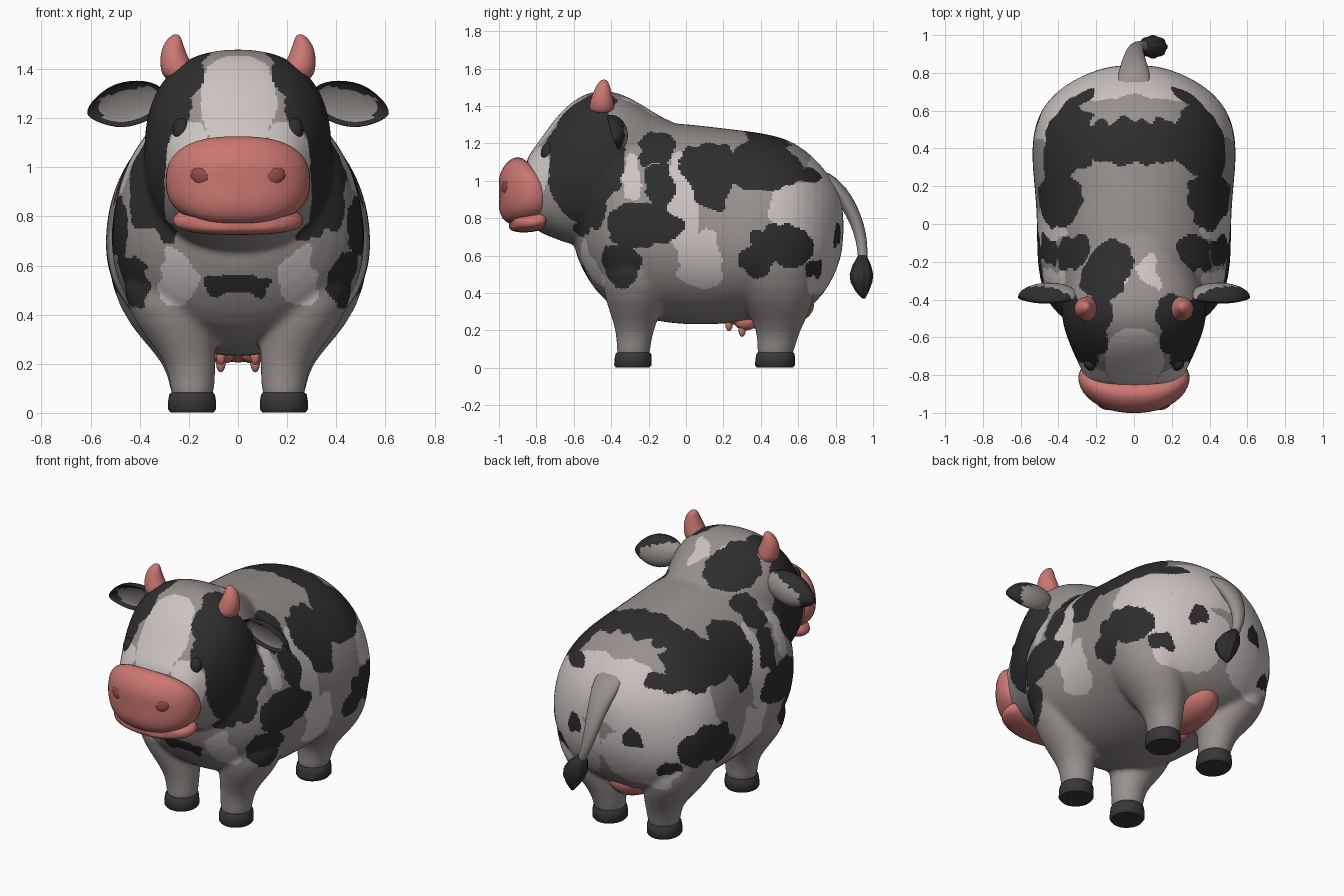
import bpy, bmesh, math
from mathutils import Vector, Matrix, noise

if "Cube" in bpy.data.objects:
    bpy.data.objects.remove(bpy.data.objects["Cube"])


def material(name, rgb):
    m = bpy.data.materials.new(name)
    m.diffuse_color = (*rgb, 1)
    m.use_nodes = True
    m.node_tree.nodes["Principled BSDF"].inputs["Base Color"].default_value = m.diffuse_color
    return m


BLACK = material("black", (0.027, 0.027, 0.027))
LIGHT = material("light hide", (0.60, 0.55, 0.54))
GREY = material("grey hide", (0.31, 0.28, 0.27))
PINK = material("pink", (0.60, 0.185, 0.165))
DARK_PINK = material("dark pink", (0.28, 0.07, 0.065))
HOOF = material("hoof", (0.04, 0.039, 0.039))


def ring_y(y, w, top, bot, e=2.0, mid=0.43, n=28, bend=0):
    """Egg-shaped cross-section facing along y; bend sweeps the sides back."""
    zc = bot + mid * (top - bot)
    pts = []
    for i in range(n):
        a = 2 * math.pi * i / n
        c, s = math.cos(a), math.sin(a)
        h = top - zc if s > 0 else zc - bot
        x = w * math.copysign(abs(c) ** (2 / e), c)
        pts.append((x, y + bend * x * x, zc + h * math.copysign(abs(s) ** (2 / e), s)))
    return pts


def ring_z(x, y, z, rx, ry, flute=0, n=24):
    """Round cross-section facing along z."""
    pts = []
    for i in range(n):
        a = 2 * math.pi * i / n
        k = 1 + flute * math.cos(8 * a)
        pts.append((x + rx * k * math.cos(a), y + ry * k * math.sin(a), z))
    return pts


def loft(bm, rings):
    rows = [[bm.verts.new(p) for p in r] for r in rings]
    n = len(rows[0])
    for a, b in zip(rows, rows[1:]):
        for i in range(n):
            bm.faces.new((a[i], a[(i + 1) % n], b[(i + 1) % n], b[i]))
    bm.faces.new(rows[0])
    bm.faces.new(rows[-1])


def ball(bm, c, r, seg=28):
    mat = Matrix.Translation(c) @ Matrix.Diagonal((*r, 1))
    bmesh.ops.create_uvsphere(bm, u_segments=seg, v_segments=seg // 2, radius=1, matrix=mat)


def finish(bm, name, *mats, subsurf=0, angle=None):
    bmesh.ops.recalc_face_normals(bm, faces=bm.faces[:])
    me = bpy.data.meshes.new(name)
    bm.to_mesh(me)
    bm.free()
    ob = bpy.data.objects.new(name, me)
    bpy.context.collection.objects.link(ob)
    for m in mats:
        me.materials.append(m)
    for p in me.polygons:
        p.use_smooth = True
    if subsurf:
        mod = ob.modifiers.new("subsurf", "SUBSURF")
        mod.levels = mod.render_levels = subsurf
    if angle:
        me.set_sharp_from_angle(angle=math.radians(angle))
    return ob


# --- Body, head and legs, fused into one smooth hide ---
bm = bmesh.new()
TORSO = [(-.61, .16, 1.0, .66), (-.56, .29, 1.15, .53), (-.48, .41, 1.27, .40), (-.38, .485, 1.31, .31),
         (-.2, .52, 1.32, .25), (0, .515, 1.31, .225), (.2, .53, 1.285, .23), (.38, .55, 1.265, .25),
         (.53, .53, 1.235, .27), (.64, .475, 1.17, .30), (.73, .38, 1.08, .38), (.80, .25, .98, .50),
         (.845, .10, .88, .64)]
loft(bm, [ring_y(*s, e=2.1) for s in TORSO])
HEAD = [(.03, .18, 1.28, .9), (-.08, .24, 1.315, .85), (-.17, .29, 1.365, .78), (-.26, .335, 1.425, .73),
        (-.36, .375, 1.475, .69), (-.46, .39, 1.49, .655), (-.55, .375, 1.465, .65), (-.63, .345, 1.41, .66),
        (-.70, .315, 1.335, .69), (-.76, .285, 1.25, .71), (-.82, .26, 1.165, .75), (-.87, .22, 1.10, .79)]
loft(bm, [ring_y(*s, e=2.4, mid=.48) for s in HEAD])
FRONT_LEG = [(.185, -.285, .04, .085, .09), (.185, -.28, .1, .09, .09), (.19, -.275, .2, .10, .10),
             (.23, -.27, .3, .14, .14), (.275, -.27, .42, .18, .18), (.3, -.27, .6, .19, .18)]
REAR_LEG = [(.185, .475, .04, .085, .095), (.185, .48, .1, .09, .10), (.195, .495, .2, .105, .115),
            (.24, .495, .3, .155, .17), (.295, .47, .42, .19, .23), (.335, .44, .6, .205, .24),
            (.34, .42, .8, .19, .21), (.34, .40, .98, .15, .14)]
for sx in (-1, 1):
    for leg in (FRONT_LEG, REAR_LEG):
        loft(bm, [ring_z(sx * s[0], *s[1:]) for s in leg])
raw = finish(bm, "raw_hide", subsurf=1)
rem = raw.modifiers.new("fuse", "REMESH")
rem.mode, rem.voxel_size = "VOXEL", 0.012
sm = raw.modifiers.new("smooth", "SMOOTH")
sm.factor, sm.iterations = 0.5, 16
dg = bpy.context.evaluated_depsgraph_get()
hide = bpy.data.meshes.new_from_object(raw.evaluated_get(dg))
bpy.data.objects.remove(raw)
body = bpy.data.objects.new("body", hide)
bpy.context.collection.objects.link(body)

# Hide pattern: wobbly ellipsoid patches (|x|, y, z, rx, ry, rz), mirrored
BLACK_SPOTS = [(.42, .14, 1.03, .21, .15, .21), (.40, .42, 1.09, .28, .21, .17), (0, .45, 1.25, .4, .11, .12),
               (.32, .68, 1.03, .13, .11, .07), (.5, .52, .66, .2, .17, .13), (.45, .38, .57, .2, .12, .1),
               (.48, -.22, .76, .2, .2, .13), (.46, -.35, .55, .2, .12, .11), (.4, -.16, 1.19, .22, .12, .11),
               (.46, -.14, .98, .15, .08, .12), (0, -.6, .54, .14, .15, .065), (.3, -.55, .72, .06, .1, .05)]
BLACK_SPOTS += [(.38, -.55, 1.12, .20, .215, .38), (.25, -.57, 1.36, .12, .17, .15), (.24, -.68, 1.22, .06, .1, .1),
                (.2, .79, .7, .07, .1, .08), (.36, .66, .52, .08, .1, .05), (.2, -.45, 1.47, .09, .14, .1)]
LEFT_SPOTS = [(-.15, -.22, 1.39, .16, .16, .13)]
LIGHT_SPOTS = [(0, -.72, 1.27, .16, .2, .34), (.22, -.8, 1.05, .12, .08, .14), (.5, -.02, .95, .2, .08, .33),
               (.48, .07, .56, .2, .13, .16), (.46, .6, .86, .2, .18, .13), (.12, .76, .95, .24, .17, .22),
               (.25, .74, .62, .3, .16, .25), (.25, -.55, .56, .10, .14, .11), (.42, -.29, 1.03, .14, .05, .14),
               (.09, -.24, 1.42, .05, .1, .1)]


def inside(p, spots):
    return any(((p.x - a) / d) ** 2 + ((p.y - b) / e) ** 2 + ((p.z - c) / f) ** 2 < 1
               for a, b, c, d, e, f in spots)


for m in (GREY, LIGHT, BLACK):
    hide.materials.append(m)
for f in hide.polygons:
    f.use_smooth = True
    c = f.center
    p = Vector((abs(c.x), c.y, c.z))
    k = .4 if c.y < -.45 and c.z > .8 else 1    # calmer edges on the face
    w = k * (noise.noise_vector(p * 6) * .055 + noise.noise_vector(c * 15) * .03)
    if inside(p + w, BLACK_SPOTS) or inside(c + w, LEFT_SPOTS):
        f.material_index = 2
    elif inside(p + w, LIGHT_SPOTS):
        f.material_index = 1

# --- Muzzle and lower lip ---
bm = bmesh.new()
MUZZLE = [(-.79, .26, 1.03, .78), (-.83, .288, 1.085, .768), (-.88, .30, 1.13, .762), (-.925, .29, 1.128, .765),
          (-.965, .255, 1.095, .775), (-.992, .19, 1.05, .81), (-1.005, .10, 1.0, .87)]
loft(bm, [ring_y(*s, e=2.5, mid=.5, bend=.75) for s in MUZZLE])
finish(bm, "muzzle", PINK, subsurf=1)
bm = bmesh.new()
LIP = [(-.77, .23, .86, .735), (-.82, .27, .85, .725), (-.89, .268, .83, .722), (-.93, .235, .82, .73),
       (-.955, .15, .81, .75)]
loft(bm, [ring_y(*s, e=2.5, mid=.5, bend=.75) for s in LIP])
finish(bm, "lower_lip", PINK, subsurf=1)

for sx, side in ((-1, "left"), (1, "right")):
    # Nostrils
    bm = bmesh.new()
    ball(bm, (0, 0, 0), (.042, .016, .034), 16)
    bm.transform(Matrix.Translation((sx * .155, -.966, .965)) @ Matrix.Rotation(sx * .35, 4, "Z")
                 @ Matrix.Rotation(sx * -.4, 4, "Y"))
    finish(bm, side + "_nostril", DARK_PINK)

    # Eyes
    bm = bmesh.new()
    ball(bm, (sx * .228, -.738, 1.15), (.038, .038, .05), 20)
    finish(bm, side + "_eye", BLACK)

    # Horns
    bm = bmesh.new()
    HORN = [(.235, -.45, 1.35, .072), (.25, -.45, 1.41, .068), (.262, -.448, 1.455, .056),
            (.264, -.445, 1.50, .041), (.256, -.44, 1.53, .025), (.252, -.438, 1.542, .008)]
    loft(bm, [ring_z(sx * x, y, z, r, r, n=16) for x, y, z, r in HORN])
    finish(bm, side + "_horn", PINK, subsurf=1)

    # Ears: leaf with a hollow front, dark along the top and tip
    bm = bmesh.new()
    ball(bm, (0, 0, 0), (1, 1, 1), 32)
    bm.transform(Matrix.Rotation(math.pi / 2, 4, "X"))
    for f in bm.faces:
        c = f.calc_center_median()
        low = c.z < .3 - .35 * c.x and c.x < .6
        hollow = c.y < -.5 and c.z < .5 and c.x < .65
        f.material_index = 1 if hollow or (c.y > 0 and low) else 0
    for v in bm.verts:
        x, y, z = v.co
        if y < 0:
            y *= -.45
        z *= 1 - .35 * max(0, x) ** 2
        v.co = (sx * (x * .165), y * .075 - .03, z * .095)
    bm.transform(Matrix.Translation((sx * .455, -.36, 1.265)) @ Matrix.Rotation(sx * .22, 4, "Y")
                 @ Matrix.Rotation(.35, 4, "X"))
    finish(bm, side + "_ear", BLACK, GREY)

    # Hooves
    for y, ry, name in ((-.285, .10, "front"), (.475, .107, "rear")):
        bm = bmesh.new()
        loft(bm, [ring_z(sx * .187, y + .05 * z, z, .098 * k, ry * k)
                  for z, k in ((.002, .9), (.015, 1), (.05, .99), (.075, .95), (.082, .88))])
        finish(bm, f"{side}_{name}_hoof", HOOF, angle=40)

# --- Tail and tuft ---
bm = bmesh.new()
TAIL = [(0, .70, 1.06, .10, .05), (0, .80, .97, .085, .06), (0, .875, .86, .06, .045), (.005, .92, .76, .045, .036),
        (.02, .94, .67, .034, .03), (.045, .945, .6, .028, .026), (.07, .945, .54, .025, .025)]
loft(bm, [ring_z(*s, n=16) for s in TAIL])
finish(bm, "tail", GREY, subsurf=1)
bm = bmesh.new()
TUFT = [(.055, .943, .60, .022, .022), (.08, .94, .55, .055, .047), (.10, .938, .50, .072, .06),
        (.11, .938, .46, .066, .056), (.115, .942, .41, .04, .035), (.115, .95, .37, .008, .008)]
loft(bm, [ring_z(*s, flute=.05, n=48) for s in TUFT])
finish(bm, "tail_tuft", BLACK)

# --- Udder and teats ---
bm = bmesh.new()
ball(bm, (0, .435, .335), (.15, .25, .13))
for sx in (-1, 1):
    for y, z in ((.23, .22), (.30, .19)):
        ball(bm, (sx * .07, y, z + .015), (.02, .02, .04), 12)
        ball(bm, (sx * .06, y + .02, z + .06), (.055, .065, .05), 16)
finish(bm, "udder", PINK)
